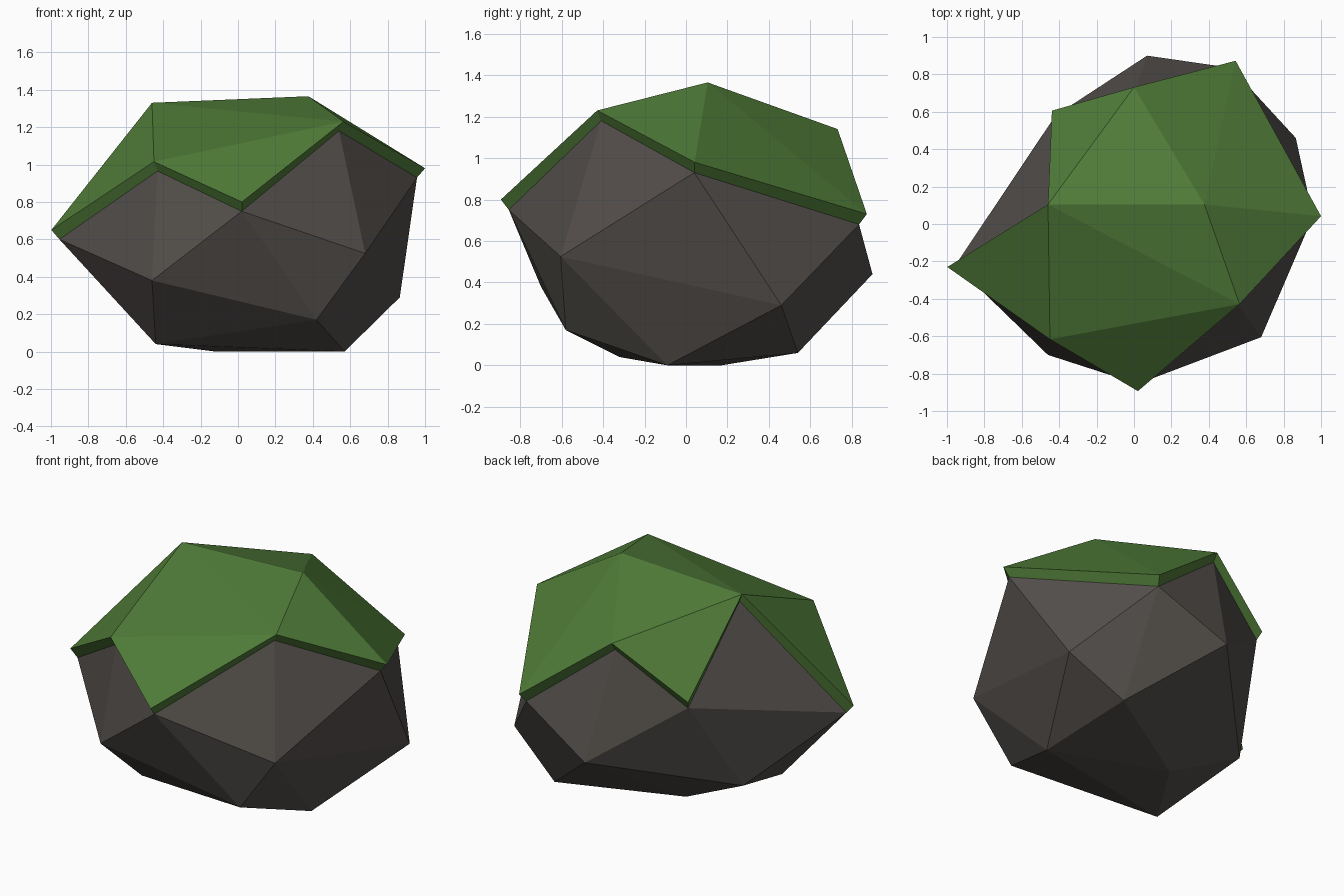
import bpy
import bmesh
from mathutils import Vector

cube = bpy.data.objects.get("Cube")
if cube:
    bpy.data.objects.remove(cube, do_unlink=True)


def make_material(name, colour):
    mat = bpy.data.materials.new(name)
    mat.use_nodes = True
    mat.diffuse_color = colour
    bsdf = mat.node_tree.nodes["Principled BSDF"]
    bsdf.inputs["Base Color"].default_value = colour
    bsdf.inputs["Roughness"].default_value = 0.9
    return mat


def make_object(name, bm, mat):
    bmesh.ops.recalc_face_normals(bm, faces=bm.faces[:])
    mesh = bpy.data.meshes.new(name)
    bm.to_mesh(mesh)
    bm.free()
    mesh.materials.append(mat)
    obj = bpy.data.objects.new(name, mesh)
    bpy.context.collection.objects.link(obj)
    return obj


# Corners of the boulder: crown, shoulder and base
crown = [(-.44, .10, 1.28), (.36, .10, 1.315), (.54, -.41, 1.18),
         (-.43, -.59, .965), (0, .70, 1.09)]
shoulder = [(-.955, -.22, .60), (.02, -.855, .75), (.957, .04, .93),
            (.52, .835, .68), (-.42, .58, .79)]
base = [(-.46, -.70, .38), (.68, -.605, .525), (.42, -.58, .17),
        (.865, .46, .29), (.07, .90, .44), (-.57, .25, .22),
        (.53, .54, .06), (-.44, -.32, .04), (-.12, .17, 0), (.57, -.09, 0)]


def boulder_mesh():
    bm = bmesh.new()
    for p in crown + shoulder + base:
        bm.verts.new(p)
    hull = bmesh.ops.convex_hull(bm, input=bm.verts[:])
    loose = [v for v in bm.verts if not v.link_faces]
    bmesh.ops.delete(bm, geom=loose, context='VERTS')
    bmesh.ops.recalc_face_normals(bm, faces=bm.faces[:])
    bm.normal_update()
    return bm


# Boulder
stone = make_material("dark stone", (.088, .078, .070, 1))
make_object("boulder", boulder_mesh(), stone)

# Moss cap: the upward faces, raised and spread slightly, with a rim
moss = make_material("moss green", (.080, .200, .040, 1))
bm = boulder_mesh()
steep = [f for f in bm.faces if f.normal.z < .5]
bmesh.ops.delete(bm, geom=steep, context='FACES')
raised = bmesh.ops.extrude_face_region(bm, geom=bm.faces[:], use_keep_orig=True)
for v in raised["geom"]:
    if isinstance(v, bmesh.types.BMVert):
        v.co = Vector((v.co.x * 1.045, v.co.y * 1.045, v.co.z + .05))
make_object("moss_cap", bm, moss)
